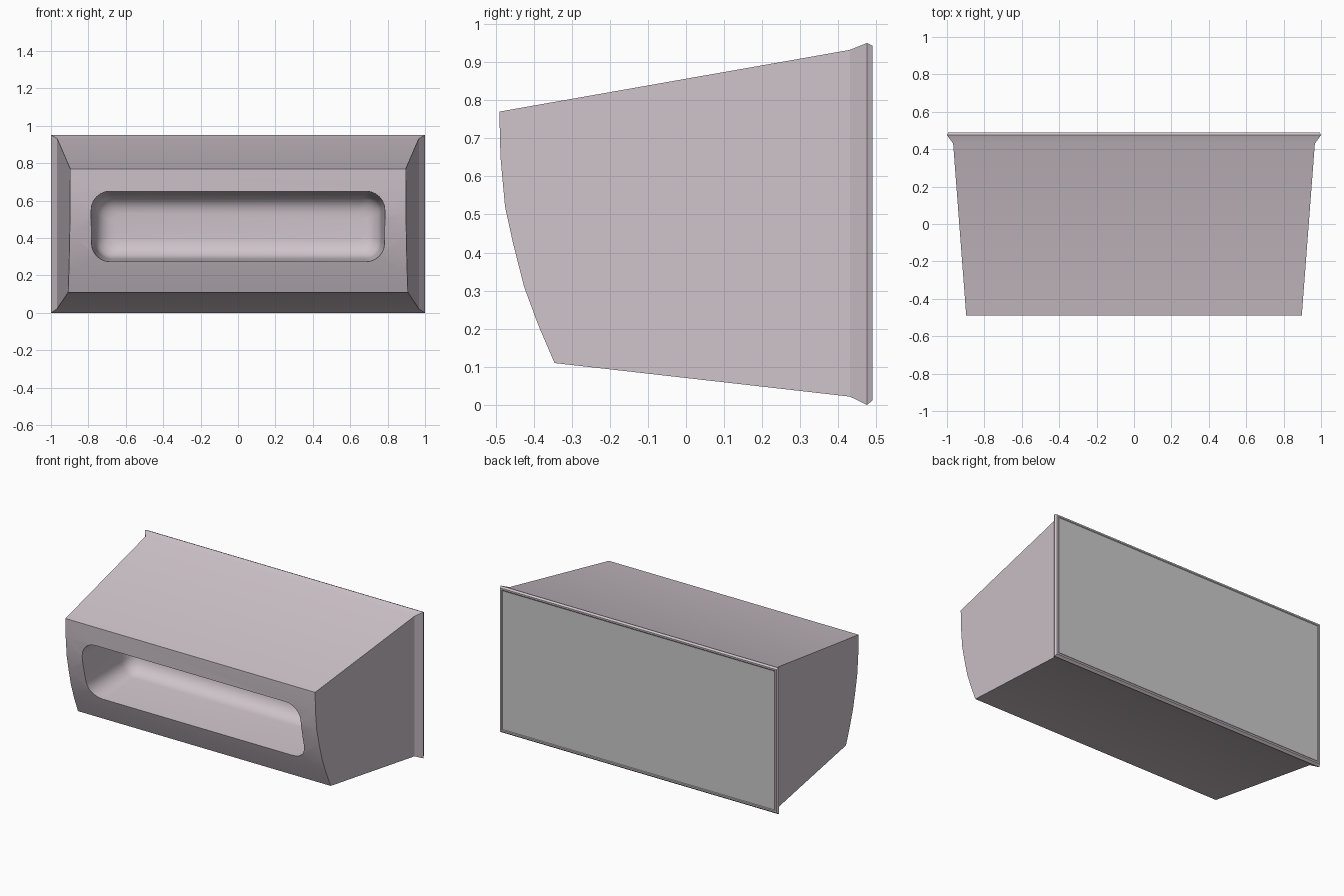
import bpy, bmesh, math

if "Cube" in bpy.data.objects:
    bpy.data.objects.remove(bpy.data.objects["Cube"])


def material(name, rgb):
    m = bpy.data.materials.new(name)
    m.diffuse_color = (*rgb, 1)
    m.use_nodes = True
    m.node_tree.nodes["Principled BSDF"].inputs["Base Color"].default_value = m.diffuse_color
    return m


def make_object(name, bm):
    bmesh.ops.recalc_face_normals(bm, faces=bm.faces)
    me = bpy.data.meshes.new(name)
    bm.to_mesh(me)
    bm.free()
    ob = bpy.data.objects.new(name, me)
    bpy.context.collection.objects.link(ob)
    return ob


def bridge(bm, a, b):
    n = len(a)
    for i in range(n):
        bm.faces.new((a[i], a[(i + 1) % n], b[(i + 1) % n], b[i]))


# Housing: bowed front, tapering sides, flared lip at the back
front = [(-.49, .77), (-.487, .65), (-.475, .52), (-.453, .42),
         (-.425, .31), (-.388, .21), (-.345, .11)]
rects = [(.43, .967, .022, .932), (.475, 1.0, 0, .95),
         (.49, .992, .012, .943), (.49, .982, .022, .933), (.484, .975, .03, .925)]


def half_width(y):
    return .897 + .07 * (y + .49) / .92


bm = bmesh.new()
left = [bm.verts.new((-half_width(y), y, z)) for y, z in front]
right = [bm.verts.new((half_width(y), y, z)) for y, z in front]
rings = [[bm.verts.new((x, y, z)) for x, z in ((-w, hi), (w, hi), (w, lo), (-w, lo))]
         for y, w, lo, hi in rects]
for i in range(len(front) - 1):
    bm.faces.new((left[i], left[i + 1], right[i + 1], right[i]))
first = rings[0]
bm.faces.new(left + [first[3], first[0]])
bm.faces.new(right + [first[2], first[1]])
bm.faces.new((left[0], right[0], first[1], first[0]))
bm.faces.new((left[-1], right[-1], first[2], first[3]))
for a, b in zip(rings, rings[1:]):
    bridge(bm, a, b)
bm.faces.new(rings[-1])
housing = make_object("housing", bm)
housing.data.materials.append(material("mauve_grey", (.62, .55, .59)))


# Rounded window cavity, tapering slightly and filleted at its back
def rounded_rect(y, inset, radius=.10, steps=6):
    hx, hz = .785 - inset, .19 - inset
    r = max(radius - inset * .5, .03)
    pts = []
    for q, (sx, sz) in enumerate(((1, 1), (-1, 1), (-1, -1), (1, -1))):
        for k in range(steps + 1):
            t = math.pi / 2 * (q + k / steps)
            pts.append((sx * (hx - r) + r * math.cos(t), y,
                        .46 + sz * (hz - r) + r * math.sin(t)))
    return pts


bm = bmesh.new()
depth, fillet = .0, .10
stations = [(-.7, 0), (-.47, 0)]
for k in range(6):
    t = math.pi / 2 * k / 5
    stations.append((depth - fillet + fillet * math.sin(t),
                     .02 + fillet * (1 - math.cos(t))))
loops = [[bm.verts.new(p) for p in rounded_rect(y, s)] for y, s in stations]
for a, b in zip(loops, loops[1:]):
    bridge(bm, a, b)
bm.faces.new(loops[0])
bm.faces.new(loops[-1])
cutter = make_object("window_cutter", bm)
cutter.hide_render = True

mod = housing.modifiers.new("window", 'BOOLEAN')
mod.operation = 'DIFFERENCE'
mod.solver = 'EXACT'
mod.object = cutter
bpy.context.view_layer.objects.active = housing
housing.select_set(True)
bpy.ops.object.modifier_apply(modifier=mod.name)
bpy.data.objects.remove(cutter)
bpy.ops.object.shade_smooth_by_angle(angle=math.radians(30))

# Flat grey panel set inside the back lip
bpy.ops.mesh.primitive_cube_add(size=1, location=(0, .4845, .4775))
panel = bpy.context.object
panel.name = "back_panel"
panel.scale = (1.955, .007, .901)
